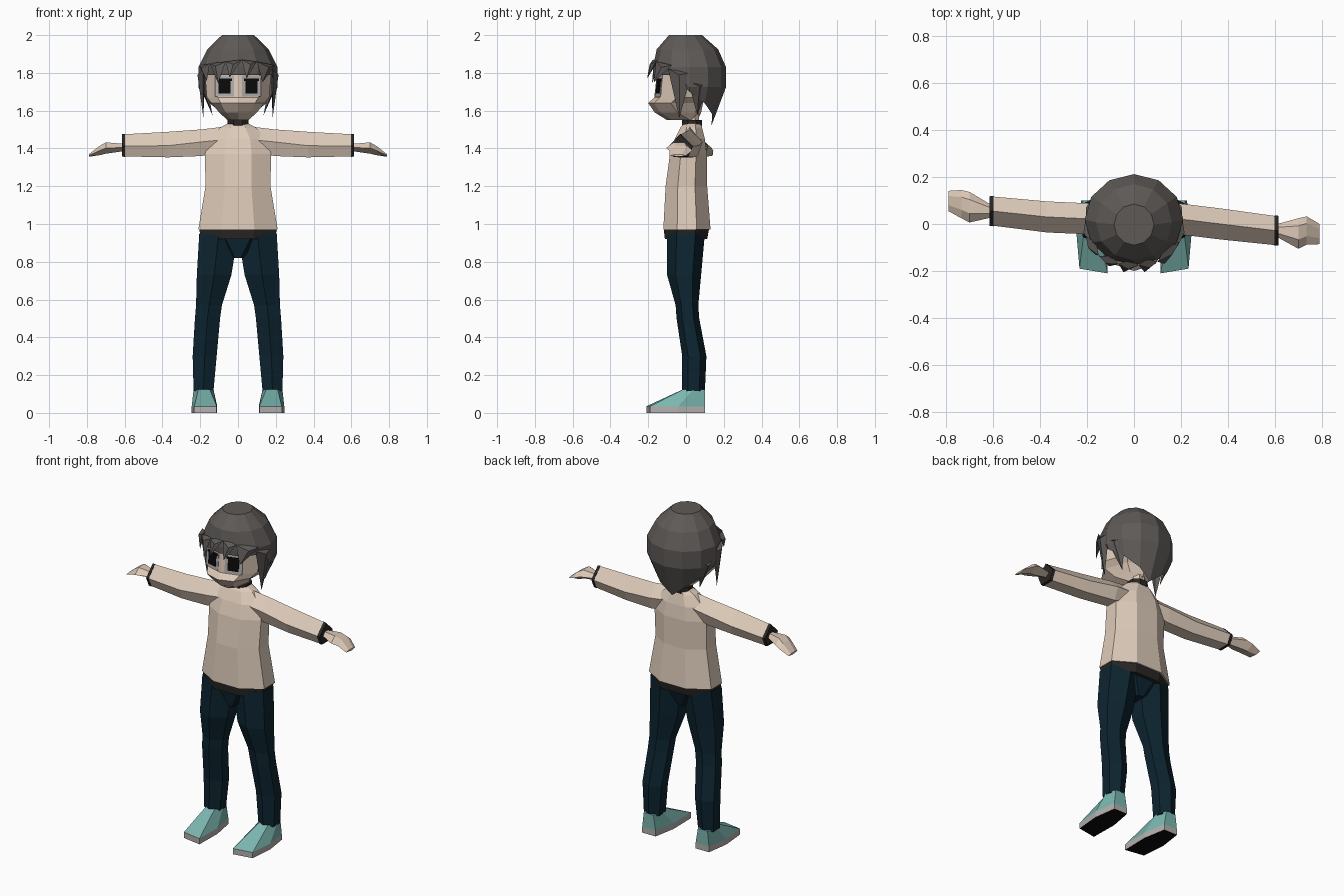
import bpy, bmesh, math

if "Cube" in bpy.data.objects:
    bpy.data.objects.remove(bpy.data.objects["Cube"])

def mat(name, r, g, b):
    m = bpy.data.materials.new(name)
    m.diffuse_color = (r, g, b, 1)
    m.use_nodes = True
    m.node_tree.nodes["Principled BSDF"].inputs["Base Color"].default_value = m.diffuse_color
    return m

CREAM = mat("cream_knit", .73, .60, .49)
SKIN = mat("skin", .72, .58, .47)
HAIR = mat("charcoal_hair", .112, .102, .096)
RIB = mat("dark_rib", .022, .02, .019)
NAVY = mat("navy_denim", .004, .018, .03)
TEAL = mat("teal_canvas", .20, .47, .43)
GREY = mat("grey_rubber", .45, .44, .43)
BLACK = mat("black", .003, .003, .003)
EYE = mat("eye_grey", .42, .40, .40)

def build(name, verts, faces, *mats):
    bm = bmesh.new()
    vs = [bm.verts.new(v) for v in verts]
    for f in faces:
        bm.faces.new([vs[i] for i in f])
    bmesh.ops.recalc_face_normals(bm, faces=bm.faces)
    me = bpy.data.meshes.new(name)
    bm.to_mesh(me)
    bm.free()
    for m in mats:
        me.materials.append(m)
    ob = bpy.data.objects.new(name, me)
    bpy.context.collection.objects.link(ob)
    return ob

def loft(name, rings, *mats, start=True, end=True):
    """Skin a list of equal-sized point rings, optionally capping the ends."""
    n = len(rings[0])
    verts = [p for r in rings for p in r]
    faces = [(j*n+i, j*n+(i+1) % n, (j+1)*n+(i+1) % n, (j+1)*n+i)
             for j in range(len(rings)-1) for i in range(n)]
    if start:
        faces.append(tuple(range(n)))
    if end:
        faces.append(tuple(range(len(verts)-n, len(verts))))
    return build(name, verts, faces, *mats)

def ring(z, x0, x1, y0, y1, n=8, phase=None):
    """Regular polygon stretched to fit given bounds at height z."""
    ph = math.pi/n if phase is None else math.radians(phase)
    pts = [(math.cos(ph+i*math.tau/n), math.sin(ph+i*math.tau/n)) for i in range(n)]
    mx, my = max(p[0] for p in pts), max(p[1] for p in pts)
    return [((x0+x1)/2 + p[0]/mx*(x1-x0)/2, (y0+y1)/2 + p[1]/my*(y1-y0)/2, z) for p in pts]

def body(name, rows, m):
    loft(name, [ring(z, -w, w, y0, y1) for z, w, y0, y1 in rows], m)

# sweater, ribbed hem, collar, neck, hips
body("sweater", [(.97, .21, -.12, .13), (1.2, .172, -.108, .112), (1.37, .175, -.085, .11),
                 (1.45, .155, -.06, .10), (1.51, .095, -.03, .085), (1.535, .05, -.01, .075)], CREAM)
body("sweater_hem", [(.92, .195, -.112, .112), (.975, .206, -.118, .122)], RIB)
body("collar", [(1.515, .055, -.02, .085), (1.55, .055, -.02, .085)], RIB)
body("neck", [(1.50, .042, -.01, .07), (1.62, .042, -.01, .07)], SKIN)
body("hips", [(.82, .035, -.075, .06), (.95, .19, -.098, .10)], NAVY)

# legs and shoes
for s, side in ((-1, "left"), (1, "right")):
    rows = [(.115, .13, .235, -.02, .10), (.30, .113, .24, -.02, .108), (.50, .095, .228, -.05, .07),
            (.57, .085, .222, -.055, .065), (.73, .035, .218, -.10, .08), (.95, .0, .205, -.10, .10)]
    loft(side + "_trouser_leg", [[(s*x, y, z) for x, y, z in ring(z, a, b, c, d, 6, 90)]
                                 for z, a, b, c, d in rows], NAVY)
    outline = [(.135, .10), (.225, .10), (.245, -.04), (.232, -.19), (.113, -.21), (.11, -.04)]
    ankle = [(.15, .10), (.215, .10), (.235, .04), (.21, -.015), (.15, -.015), (.13, .04)]
    flat = lambda pts, z: [(s*x, y, z) for x, y in pts]
    sole = loft(side + "_sole", [flat(outline, 0), flat(outline, .035)], GREY, BLACK)
    for f in sole.data.polygons:
        f.material_index = 1 if f.normal.z < -.5 else 0
    loft(side + "_shoe", [flat(outline, .035), flat(ankle, .125)], TEAL)

# arms: five-sided tubes along x, with cuffs and mitten hands
def tube_ring(x, y, z, ry, up, down):
    return [(x, y, z+up), (x, y-ry, z), (x, y-ry*.6, z-down), (x, y+ry*.6, z-down), (x, y+ry, z)]

def palm_ring(x, y, z, ry, rz):
    return [(x, y-ry, z), (x, y-ry*.4, z+rz), (x, y+ry*.5, z+rz), (x, y+ry, z), (x, y+ry*.2, z-rz)]

for s, side, ye, yw, yt in ((-1, "left", .03, .055, .098), (1, "right", .0, -.028, -.043)):
    loft(side + "_sleeve", [tube_ring(s*.09, .02, 1.445, .06, .068, .06),
                            tube_ring(s*.19, .022, 1.435, .066, .066, .075),
                            tube_ring(s*.37, ye, 1.415, .066, .073, .062),
                            tube_ring(s*.602, yw, 1.412, .062, .063, .054)], CREAM)
    loft(side + "_cuff", [tube_ring(s*.597, yw, 1.412, .065, .066, .057),
                          tube_ring(s*.614, yw, 1.412, .063, .063, .055)], RIB)
    loft(side + "_hand", [palm_ring(s*.61, yw, 1.405, .028, .02),
                          palm_ring(s*.70, (yw+yt)/2-.005, 1.402, .065, .03),
                          palm_ring(s*.735, (yw+yt)/2+.008, 1.388, .06, .024),
                          palm_ring(s*.79, yt, 1.362, .043, .006)], SKIN)

# head with a protruding muzzle and pointed chin
def head_ring(z, w, yf, yb):
    half = [(.65*w, yf+.03), (w, yf+.12), (.7*w, yb-.03)]
    return ([(0, yf, z)] + [(x, y, z) for x, y in half] + [(0, yb, z)]
            + [(-x, y, z) for x, y in half[::-1]])

loft("head", [head_ring(z, w, f, b) for z, w, f, b in (
    (1.55, .055, -.10, .06), (1.59, .10, -.165, .08), (1.64, .14, -.20, .09),
    (1.67, .165, -.168, .11), (1.79, .175, -.155, .15), (1.90, .12, -.11, .12))], SKIN)

# eyes: thin plates following the slope of the face
def eye_plate(name, s, x0, x1, z0, z1, off, m):
    pts = [(s*x, -.168 + (z-1.67)*.108 + .03*x/.107 - off, z)
           for x, z in ((x0, z0), (x1, z0), (x1, z1), (x0, z1))]
    loft(name, [pts, [(x, y+.004, z) for x, y, z in pts]], m)

for s, side in ((-1, "left"), (1, "right")):
    eye_plate(side + "_eye", s, .022, .122, 1.675, 1.785, .003, EYE)
    eye_plate(side + "_pupil", s, .04, .102, 1.69, 1.765, .006, BLACK)
    eye_plate(side + "_upper_lash", s, .032, .112, 1.757, 1.77, .007, BLACK)

# hair cap: round crown, short at the brow, tapering to a point at the nape
crown = [ring(2.0, -.085, .085, -.09, .085, 12, 0), ring(1.925, -.162, .162, -.155, .17, 12, 0),
         ring(1.83, -.21, .21, -.175, .212, 12, 0)]
drop = {0: (1.70, .95), 1: (1.64, .83), 2: (1.58, .72), 3: (1.52, .6)}
mid, low = [], []
for k, (x, y, z) in enumerate(crown[-1]):
    if k <= 6:
        zl, sc = drop[min(k, 6-k)]
        mid.append((x, y, 1.725))
        low.append((x*sc, .018+(y-.018)*sc, zl))
    else:
        mid.append((x, y, 1.815))
        low.append((x*.98, y, 1.79))
loft("hair_cap", crown + [mid, low], HAIR, end=False)

# hair spikes: kite-shaped tufts between two base points and a tip
def spikes(name, rows):
    verts, faces = [], []
    for a, b, tip in rows:
        c = [(p+q)/2 for p, q in zip(a, b)]
        r = math.hypot(c[0], c[1])
        ux, uy = c[0]/r*.02, c[1]/r*.02
        o = len(verts)
        verts += [a, (c[0]+ux, c[1]+uy, c[2]-.02), b, (c[0]-ux, c[1]-uy, c[2]), tip]
        faces += [(o+i, o+(i+1) % 4, o+4) for i in range(4)] + [(o, o+1, o+2, o+3)]
    build(name, verts, faces, HAIR)

base = [(-.205, -.05, 1.84), (-.15, -.135, 1.85), (-.065, -.17, 1.86),
        (.02, -.175, 1.87), (.10, -.16, 1.86), (.195, -.075, 1.84)]
tips = [(-.165, -.13, 1.755), (-.105, -.18, 1.745), (-.045, -.205, 1.775),
        (.045, -.205, 1.77), (.13, -.17, 1.75)]
spikes("fringe", [(base[i], base[i+1], tips[i]) for i in range(5)])
spikes("side_locks", [(((s*.185, -.095, 1.82)), (s*.205, .03, 1.80), (s*.183, -.035, 1.56))
                      for s in (-1, 1)])
spikes("rear_locks", [((s*.205, .01, 1.76), (s*.165, .12, 1.74), (s*.135, .06, 1.575))
                      for s in (-1, 1)])
